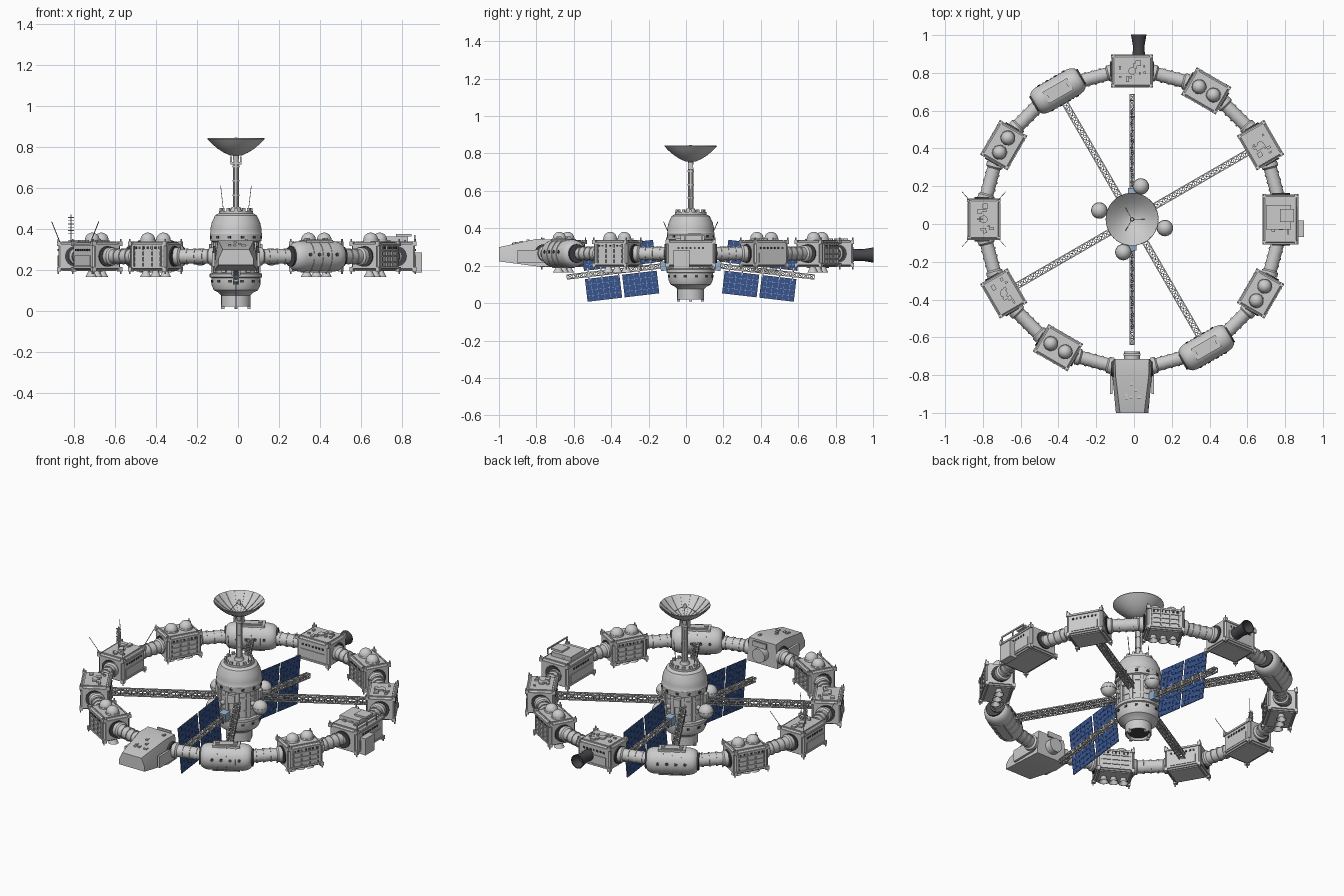
import bpy, bmesh, math, random
from math import sin, cos, pi, radians
from mathutils import Matrix, Vector

if "Cube" in bpy.data.objects:
    bpy.data.objects.remove(bpy.data.objects["Cube"])

random.seed(4)
C, R, ZM = Vector((-0.01, 0.025, 0)), 0.785, 0.265
T, Rot = Matrix.Translation, Matrix.Rotation
ALONG_X, ALONG_Y = Rot(pi / 2, 4, 'Y'), Rot(-pi / 2, 4, 'X')

def mat(name, col):
    m = bpy.data.materials.new(name)
    m.diffuse_color = (*col, 1)
    m.use_nodes = True
    m.node_tree.nodes["Principled BSDF"].inputs["Base Color"].default_value = m.diffuse_color
    return m
BLUE, DARK = mat("solar_blue", (0.04, 0.09, 0.27)), mat("dark_metal", (0.06, 0.06, 0.07))
PALE = mat("pale_blue", (0.3, 0.42, 0.58))

# ---- helpers: each adds a solid to a bmesh ----
def box(bm, size, loc, m=Matrix()):
    bmesh.ops.create_cube(bm, size=1, matrix=m @ T(loc) @ Matrix.Diagonal((*size, 1)))

def strut(bm, a, b, t):
    a, b = Vector(a), Vector(b)
    d = b - a
    box(bm, (t, t, d.length), (0, 0, 0), T((a + b) / 2) @ d.to_track_quat('Z', 'Y').to_matrix().to_4x4())

def lathe(bm, prof, m=Matrix(), n=32):
    rings = []
    for r, z in prof:
        if r == 0:
            rings.append([bm.verts.new(m @ Vector((0, 0, z)))] * n)
        else:
            rings.append([bm.verts.new(m @ Vector((r * cos(2 * pi * i / n), r * sin(2 * pi * i / n), z))) for i in range(n)])
    for p, q in zip(rings, rings[1:]):
        for i in range(n):
            j = (i + 1) % n
            vs = list(dict.fromkeys((p[i], p[j], q[j], q[i])))
            if len(vs) > 2:
                bm.faces.new(vs)

def cyl(bm, r1, r2, z0, z1, m=Matrix(), n=20):
    lathe(bm, [(0, z0), (r1, z0), (r2, z1), (0, z1)], m, n)

def ball(bm, r, loc):
    bmesh.ops.create_uvsphere(bm, u_segments=24, v_segments=14, radius=r, matrix=T(loc))

def truss(bm, a, b, h, bays):
    a, b = Vector(a), Vector(b)
    u = (b - a).cross(Vector((0, 0, 1))).normalized()
    v = u.cross(b - a).normalized()
    cs = [(u * i + v * j) * h for i, j in ((1, 1), (-1, 1), (-1, -1), (1, -1))]
    for k in range(4):
        c, d = cs[k], cs[(k + 1) % 4]
        strut(bm, a + c, b + c, 0.006)
        for i in range(bays):
            p, q = a.lerp(b, i / bays), a.lerp(b, (i + 1) / bays)
            strut(bm, p + (c if i % 2 else d), q + (d if i % 2 else c), 0.0035)
            strut(bm, q + c, q + d, 0.0035)

def finish(name, bm, m=Matrix(), material=None):
    bmesh.ops.recalc_face_normals(bm, faces=bm.faces)
    me = bpy.data.meshes.new(name)
    bm.to_mesh(me)
    bm.free()
    ob = bpy.data.objects.new(name, me)
    bpy.context.collection.objects.link(ob)
    ob.matrix_world = m
    if material:
        me.materials.append(material)
    bpy.ops.object.select_all(action='DESELECT')
    ob.select_set(True)
    bpy.context.view_layer.objects.active = ob
    bpy.ops.object.shade_smooth_by_angle(angle=radians(32))

def ring_frame(deg):  # local x tangential, y outward
    return T(C + Vector((0, 0, ZM))) @ Rot(radians(deg - 90), 4, 'Z') @ T((0, R, 0))

# ---- central hub ----
bm = bmesh.new()
lathe(bm, [(0, .035), (.058, .035), (.066, .02), (.072, .02), (.072, .075), (.085, .088), (.108, .1), (.119, .125),
           (.119, .16), (.128, .163), (.128, .18), (.113, .184), (.113, .335), (.125, .34), (.128, .375), (.125, .38),
           (.125, .4), (.118, .43), (.102, .465), (.084, .475), (.084, .487), (0, .487)], n=48)
for i in range(12):
    m = Rot(i * pi / 6, 4, 'Z')
    box(bm, (.016, .022, .15), (.113, 0, .26), m)
    box(bm, (.012, .016, .016), (.074, 0, .493), m)
    if i % 3 == 0:
        box(bm, (.016, .016, .022), (.064, 0, .02), m)
        box(bm, (.02, .04, .05), (.12, 0, .3), m @ Rot(.26, 4, 'Z'))
for z in (.22, .3):
    cyl(bm, .117, .117, z, z + .008, n=48)
for x, s in ((-.06, -1), (.06, 1)):
    strut(bm, (x, 0, .48), (x + s * .015, 0, .61), .003)
finish("hub_body", bm, T(C))
bm = bmesh.new()
for i in range(12):
    box(bm, (.006, .016, .014), (.127, 0, .358), Rot((i + .5) * pi / 6, 4, 'Z'))
    box(bm, (.006, .016, .012), (.12, 0, .143), Rot((i + .5) * pi / 6, 4, 'Z'))
cyl(bm, .056, .056, .03, .034)
finish("hub_windows", bm, T(C), DARK)
bm = bmesh.new()
for a in (75, 165, 255, 345):  # hub tanks
    p = Vector((.18 * cos(radians(a)), .18 * sin(radians(a)), .262))
    ball(bm, .042, p)
    cyl(bm, .014, .014, .1, .16, T((0, 0, .262)) @ Rot(radians(a), 4, 'Z') @ ALONG_X)
    cyl(bm, .0435, .0435, -.004, .004, T(p), 24)
finish("hub_tanks", bm, T(C))

# ---- mast and dish ----
bm = bmesh.new()
cyl(bm, .028, .022, .485, .505)
cyl(bm, .012, .012, .5, .72)
for i in range(4):
    box(bm, (.006, .006, .22), (.014, 0, .61), Rot(i * pi / 2 + pi / 4, 4, 'Z'))
for z in (.56, .63, .7):
    cyl(bm, .018, .018, z, z + .008)
box(bm, (.055, .03, .012), (0, 0, .72))
for x in (-.024, .024):
    box(bm, (.008, .026, .03), (x, 0, .738))
cyl(bm, .012, .016, .725, .76)
finish("dish_mast", bm, T(C))
bm = bmesh.new()
curve = [(0, .755), (.03, .758), (.06, .772), (.09, .791), (.12, .817), (.14, .838)]
lathe(bm, curve + [(.139, .842)] + [(max(r - .003, 0), z + .004) for r, z in reversed(curve[:-1])], n=48)
for i in range(16):
    a = Vector((cos(i * pi / 8), sin(i * pi / 8), 0))
    for (r0, z0), (r1, z1) in zip(curve[1:], curve[2:]):
        strut(bm, a * (r0 - .004) + Vector((0, 0, z0 + .005)), a * (r1 - .004) + Vector((0, 0, z1 + .005)), .003)
for i in range(3):
    strut(bm, (.07 * cos(i * 2.094), .07 * sin(i * 2.094), .782), (0, 0, .838), .003)
cyl(bm, .012, .008, .825, .845)
finish("dish", bm, T(C))

# ---- spokes ----
for i, (deg, end) in enumerate(((30, .71), (120, .71), (210, .71), (300, .71))):
    d = Vector((cos(radians(deg)), sin(radians(deg)), 0))
    z = Vector((0, 0, ZM))
    bm = bmesh.new()
    truss(bm, d * .11 + z, d * end + z, .015, 20)
    finish(f"spoke_{i}", bm, T(C))

# ---- solar wings: tilted truss with 2 x 2 panels ----
for side, a in (("back", 0), ("front", pi)):
    m = T(C) @ Rot(a, 4, 'Z') @ T((0, .12, .203)) @ Rot(-.117, 4, 'X')
    bm = bmesh.new()
    truss(bm, (0, -.01, 0), (0, .545, 0), .011, 18)
    for y in (.09, .16, .27, .36, .43):
        box(bm, (.03, .012, .03), (0, y, 0))
        box(bm, (.006, .006, .07), (0, y, 0))
    finish(side + "_wing_truss", bm, m)
    bm = bmesh.new()
    box(bm, (.045, .045, .05), (0, .02, -.002))
    finish(side + "_wing_motor", bm, m, PALE)
    cells, board = bmesh.new(), bmesh.new()
    for y0 in (.065, .265):
        for s in (-1, 1):
            box(board, (.003, .186, .122), (0, y0 + .093, s * .083))
            for i in range(6):
                for j in range(4):
                    box(cells, (.006, .0295, .029), (0, y0 + .0155 + i * .031, s * (.0375 + j * .0303)))
    finish(side + "_panel_boards", board, m, PALE)
    finish(side + "_panel_cells", cells, m, BLUE)

# ---- ring tubes between modules ----
for i in range(12):
    bm = bmesh.new()
    prof = [(0, -.1), (.044, -.1), (.044, -.078), (.035, -.07)]
    for x in (-.04, 0, .04):
        prof += [(.035, x - .005), (.039, x - .005), (.039, x + .005), (.035, x + .005)]
    prof += [(.035, .07), (.044, .078), (.044, .1), (0, .1)]
    lathe(bm, prof, T((0, -.008, 0)) @ ALONG_X, 24)
    finish(f"ring_tube_{i}", bm, ring_frame(15 + 30 * i))

# ---- ring modules ----
def collars(name, m, x):
    bm = bmesh.new()
    for s in (-1, 1):
        cyl(bm, .05, .05, s * x - .006, s * x + .006, ALONG_X, 24)
    finish(name + "_collars", bm, m, DARK)

def box_module(name, deg, w=.2, d=.156, tanks=False):
    m, bm, win = ring_frame(deg), bmesh.new(), bmesh.new()
    box(bm, (w, d, .134), (0, 0, 0))
    bmesh.ops.bevel(bm, geom=bm.edges[:], offset=.008, segments=1, affect='EDGES')
    for s in (-1, 1):
        box(bm, (.01, d - .02, .12), (s * w / 2, 0, 0))
        box(bm, (w - .03, d - .03, .008), (0, 0, s * .068))
        for t in (-1, 1):  # corner lugs and edge rails
            for u in (-1, 1):
                box(bm, (.02, .02, .022), (s * (w / 2 - .004), t * (d / 2 - .004), u * .062))
                cyl(bm, .004, .004, .06, .085, T((s * w / 2, t * d / 2, 0)) @ Rot(0 if u > 0 else pi, 4, 'X'), 8)
            box(bm, (w - .03, .01, .01), (0, s * d / 2, t * .055))
        y = s * d / 2
        if tanks:  # ribbed sides
            for z in (-.028, 0, .028):
                box(bm, (w - .04, .01, .008), (0, y, z))
            for x in (-.075, -.025, .025, .075):
                box(bm, (.006, .014, .1), (x, y, 0))
        else:
            box(bm, (w - .05, .008, .05), (0, y, -.022))
        for i in range(7):
            box(win, (.01, .006, .01), ((i - 3) * .022, y + s * .001, .03 if not tanks else .042))
    if tanks:
        for x in (-.044, .044):
            ball(bm, .036, (x, .0, .08))
            cyl(bm, .04, .038, .066, .08, T((x, 0, 0)))
        for x in (-.055, 0, .055):  # thrusters underneath
            lathe(bm, [(0, -.068), (.014, -.068), (.016, -.078), (.029, -.102), (.026, -.102), (.012, -.078), (0, -.078)], T((x, 0, 0)), 20)
    else:
        for i in range(9):
            s = [random.uniform(.008, .03) for _ in range(2)]
            box(bm, (*s, .012), (random.uniform(-.07, .07), random.uniform(-.045, .045), .075))
        cyl(bm, .02, .02, .07, .08)
    finish(name, bm, m)
    finish(name + "_windows", win, m, DARK)
    collars(name, m, w / 2 + .006)

for i, deg in enumerate((60, 150, 240, 330)):
    box_module(f"tank_module_{i}", deg, tanks=True)
for n, deg in (("right_spoke_module", 30), ("left_spoke_module", 210), ("back_module", 90), ("antenna_module", 180)):
    box_module(n, deg, .2 if deg % 90 else .21, .156 if deg % 90 else .165)
box_module("cargo_module", 0, .255, .18)

# capsule modules
for i, deg in enumerate((120, 300)):
    m, bm, win = ring_frame(deg), bmesh.new(), bmesh.new()
    half = [(0, .142), (.045, .142), (.06, .134), (.07, .118), (.075, .095)]
    mid = [(r, x + dx) for x in (-.05, 0, .05) for r, dx in ((.075, -.004), (.078, -.004), (.078, .004), (.075, .004))]
    lathe(bm, [(r, -z) for r, z in half] + mid + half[::-1], ALONG_X, 40)
    box(bm, (.15, .07, .012), (0, 0, .073))
    box(bm, (.12, .045, .012), (0, 0, .077))
    for x in (-.05, .05):
        box(bm, (.02, .02, .02), (x, 0, .08))
    box(bm, (.15, .05, .012), (0, 0, -.072))
    for s in (-1, 1):
        for x in (-.075, -.025, .025, .075):
            cyl(win, .009, .009, .07, .078, T((x, 0, 0)) @ Rot(-s * 1.45, 4, 'X'), 12)
    finish(f"capsule_module_{i}", bm, m)
    finish(f"capsule_windows_{i}", win, m, DARK)
    collars(f"capsule_{i}", m, .142)

# cargo module extras
bm = bmesh.new()
box(bm, (.13, .13, .028), (-.01, -.01, .083))
box(bm, (.07, .075, .012), (-.02, .035, .102))
box(bm, (.19, .006, .008), (.03, .088, .1))
for x in (-.06, .03, .12):
    box(bm, (.006, .006, .035), (x, .088, .085))
box(bm, (.085, .045, .1), (.05, .102, -.03))
finish("cargo_blocks", bm, ring_frame(0))

# back docking nozzle
bm = bmesh.new()
lathe(bm, [(0, .08), (.034, .08), (.031, .11), (.031, .135), (.041, .192), (.036, .192), (.026, .14), (0, .14)],
      T((.035, 0, -.008)) @ ALONG_Y, 28)
finish("back_nozzle", bm, ring_frame(90), DARK)

# antenna mast and whips on the left module
bm = bmesh.new()
strut(bm, (.0, .02, .07), (0, .02, .205), .006)
for k in range(6):
    box(bm, (.03, .006, .004), (0, .02, .11 + k * .016))
    box(bm, (.006, .03, .004), (0, .02, .11 + k * .016))
for s in (-1, 1):
    for t in (-1, 1):
        strut(bm, (s * .1, t * .075, .07), (s * .145, t * .115, .17), .003)
finish("antenna_array", bm, ring_frame(180))

# ---- front dock: tapered wedge ----
bm, m = bmesh.new(), ring_frame(270)
secs = [(-.045, .1, .09, -.068, .075), (.04, .105, .088, -.068, .078), (.24, .086, .064, -.042, .034)]
loops = [[bm.verts.new(p) for p in ((-b, y, lo), (b, y, lo), (b, y, lo + .03), (t, y, hi), (-t, y, hi), (-b, y, lo + .03))]
         for y, b, t, lo, hi in secs]
for p, q in zip(loops, loops[1:]):
    for i in range(6):
        bm.faces.new((p[i], p[(i + 1) % 6], q[(i + 1) % 6], q[i]))
for e in (loops[0], loops[-1]):
    bm.faces.new(e)
for s in (-1, 1):
    box(bm, (.014, .16, .07), (s * .11, .06, -.015))
cyl(bm, .042, .042, -.085, -.04, ALONG_Y, 28)
for i in range(8):
    y = random.uniform(0, .18)
    box(bm, (.012, .018, .012), (random.uniform(-.055, .055), y, .078 - max(0, y - .04) * .22))
box(bm, (.09, .01, .03), (0, -.07, .06))
finish("front_dock", bm, m)
collars("front_dock", m, .105)
